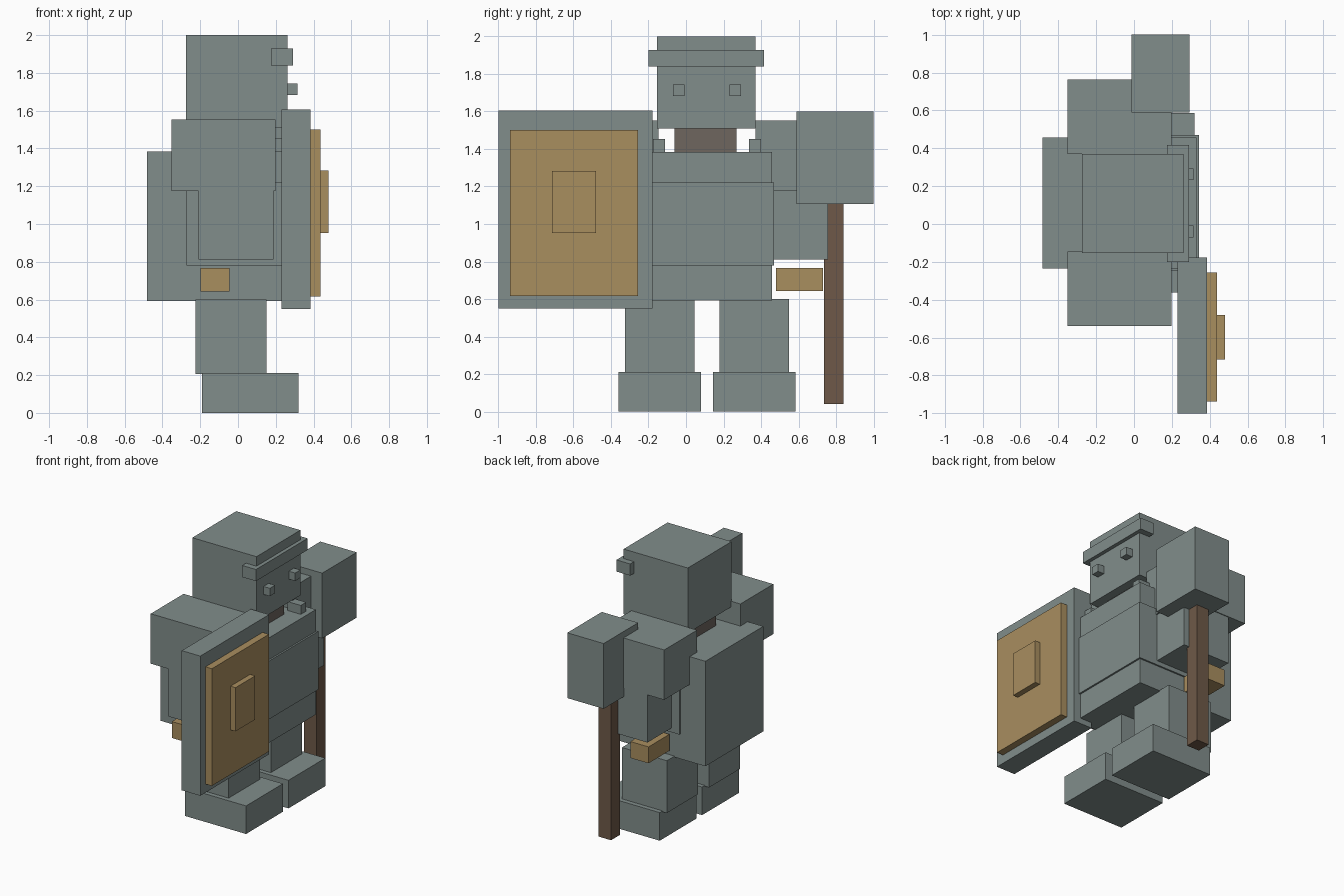
import bpy
from mathutils import Vector

cube = bpy.data.objects.get("Cube")
if cube:
    bpy.data.objects.remove(cube, do_unlink=True)


def material(name, srgb):
    """Flat material from an sRGB colour in 0..255."""
    lin = [((c / 255 + 0.055) / 1.055) ** 2.4 for c in srgb] + [1.0]
    mat = bpy.data.materials.new(name)
    mat.use_nodes = True
    mat.diffuse_color = lin
    mat.node_tree.nodes["Principled BSDF"].inputs["Base Color"].default_value = lin
    return mat


stone = material("grey_stone", (129, 141, 139))
tan = material("tan_wood", (169, 142, 95))
brown = material("brown_wood", (110, 89, 72))
taupe = material("taupe_neck", (110, 102, 95))

MID_Y = 0.112  # the body's plane of symmetry


def box(name, x, y, z, mat):
    """Box spanning the (low, high) ranges given for each axis."""
    bpy.ops.mesh.primitive_cube_add(size=1)
    ob = bpy.context.object
    ob.name = ob.data.name = name
    size = Vector((x[1] - x[0], y[1] - y[0], z[1] - z[0]))
    centre = Vector((sum(x), sum(y), sum(z))) / 2
    for v in ob.data.vertices:
        v.co = v.co * size
    ob.location = centre
    ob.data.materials.append(mat)


def pair(name, x, y, z, mat):
    """The same box on both sides of the body."""
    box(name + "_a", x, y, z, mat)
    box(name + "_b", x, (2 * MID_Y - y[1], 2 * MID_Y - y[0]), z, mat)


# Legs and feet
pair("foot", (-0.19, 0.32), (0.145, 0.585), (0, 0.212), stone)
pair("leg", (-0.225, 0.15), (0.178, 0.55), (0.205, 0.6), stone)

# Torso with a slightly wider band
box("torso", (-0.483, 0.33), (-0.234, 0.458), (0.592, 1.385), stone)
box("torso_band", (-0.273, 0.343), (-0.245, 0.47), (0.78, 1.22), stone)
pair("collar_stud", (0.178, 0.29), (0.335, 0.4), (1.37, 1.452), stone)

# Arms and hands
pair("shoulder", (-0.352, 0.198), (0.37, 0.763), (1.175, 1.552), stone)
pair("forearm", (-0.208, 0.188), (0.463, 0.757), (0.812, 1.19), stone)
pair("hand", (-0.198, -0.046), (0.48, 0.73), (0.642, 0.766), tan)

# Head
box("neck", (-0.21, 0.195), (-0.06, 0.27), (1.37, 1.52), taupe)
box("head", (-0.274, 0.262), (-0.154, 0.37), (1.508, 2.0), stone)
box("brow", (0.175, 0.29), (-0.2, 0.416), (1.84, 1.928), stone)
pair("eye", (0.25, 0.315), (0.232, 0.294), (1.683, 1.743), stone)

# Shield
box("shield", (0.23, 0.385), (-1.0, -0.178), (0.55, 1.605), stone)
box("shield_panel", (0.38, 0.438), (-0.938, -0.256), (0.615, 1.5), tan)
box("shield_boss", (0.43, 0.48), (-0.715, -0.48), (0.953, 1.283), tan)

# Hammer
box("hammer_head", (-0.012, 0.292), (0.588, 1.0), (1.107, 1.6), stone)
box("hammer_handle", (0.038, 0.142), (0.735, 0.84), (0.04, 1.12), brown)
